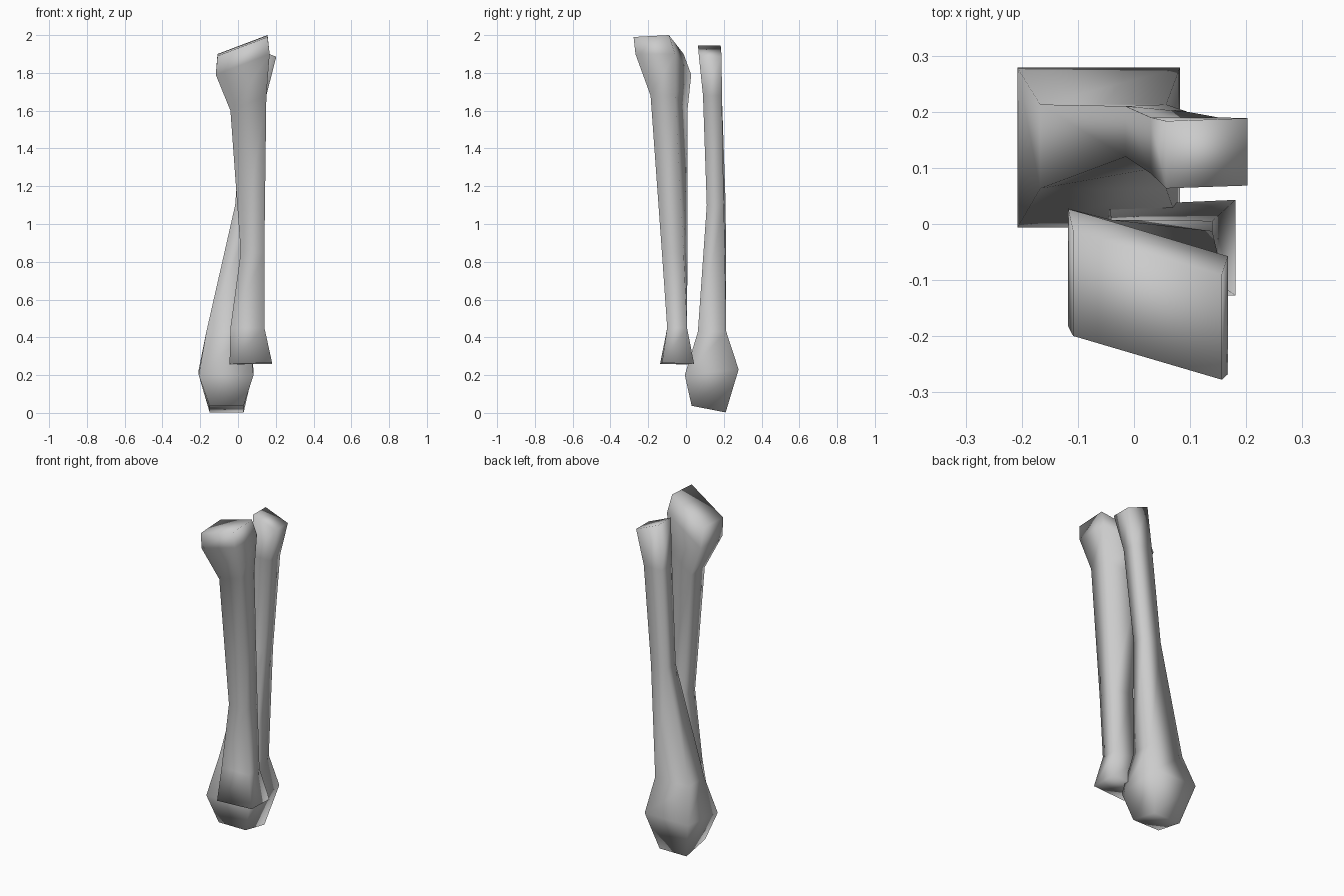
import bpy, bmesh

if "Cube" in bpy.data.objects:
    bpy.data.objects.remove(bpy.data.objects["Cube"])


def make_bone(name, sections):
    """Loft four-sided sections: centre x, y, z, width, depth, z-rise over width,
    y-shift over width, z-rise over depth."""
    bm = bmesh.new()
    rings = []
    for x, y, z, w, d, rise, skew, pitch in sections:
        rings.append([
            bm.verts.new((x + u * w, y + v * d + u * skew, z + u * rise + v * pitch))
            for u, v in ((-.5, -.5), (.5, -.5), (.5, .5), (-.5, .5))])
    for a, b in zip(rings, rings[1:]):
        for i in range(4):
            j = (i + 1) % 4
            bm.faces.new((a[i], a[j], b[j], b[i]))
    bm.faces.new(rings[0][::-1])
    bm.faces.new(rings[-1])
    bmesh.ops.recalc_face_normals(bm, faces=bm.faces[:])
    for f in bm.faces:
        f.smooth = True
    mesh = bpy.data.meshes.new(name)
    bm.to_mesh(mesh)
    bm.free()
    obj = bpy.data.objects.new(name, mesh)
    bpy.context.collection.objects.link(obj)
    return obj


# Front bone, wide slanted head at the top
make_bone("front_forearm_bone", [
    (.068, -.047, .26, .225, .17, .005, .01, -.005),
    (.050, -.047, .45, .18, .105, 0, 0, 0),
    (.077, -.060, .85, .125, .115, 0, -.02, 0),
    (.055, -.090, 1.64, .19, .13, .08, -.065, 0),
    (.025, -.120, 1.845, .285, .21, .11, -.085, 0),
    (.024, -.145, 1.945, .265, .187, .10, -.078, .01),
])

# Back bone, heavy knob at the bottom, leaning right as it rises
make_bone("back_forearm_bone", [
    (-.060, .120, .02, .18, .18, 0, 0, -.035),
    (-.063, .136, .215, .29, .285, 0, 0, .03),
    (-.055, .138, .43, .225, .15, 0, 0, 0),
    (.040, .160, 1.10, .11, .09, 0, -.01, 0),
    (.090, .140, 1.68, .12, .10, 0, 0, 0),
    (.130, .126, 1.915, .145, .12, -.06, .005, 0),
])
